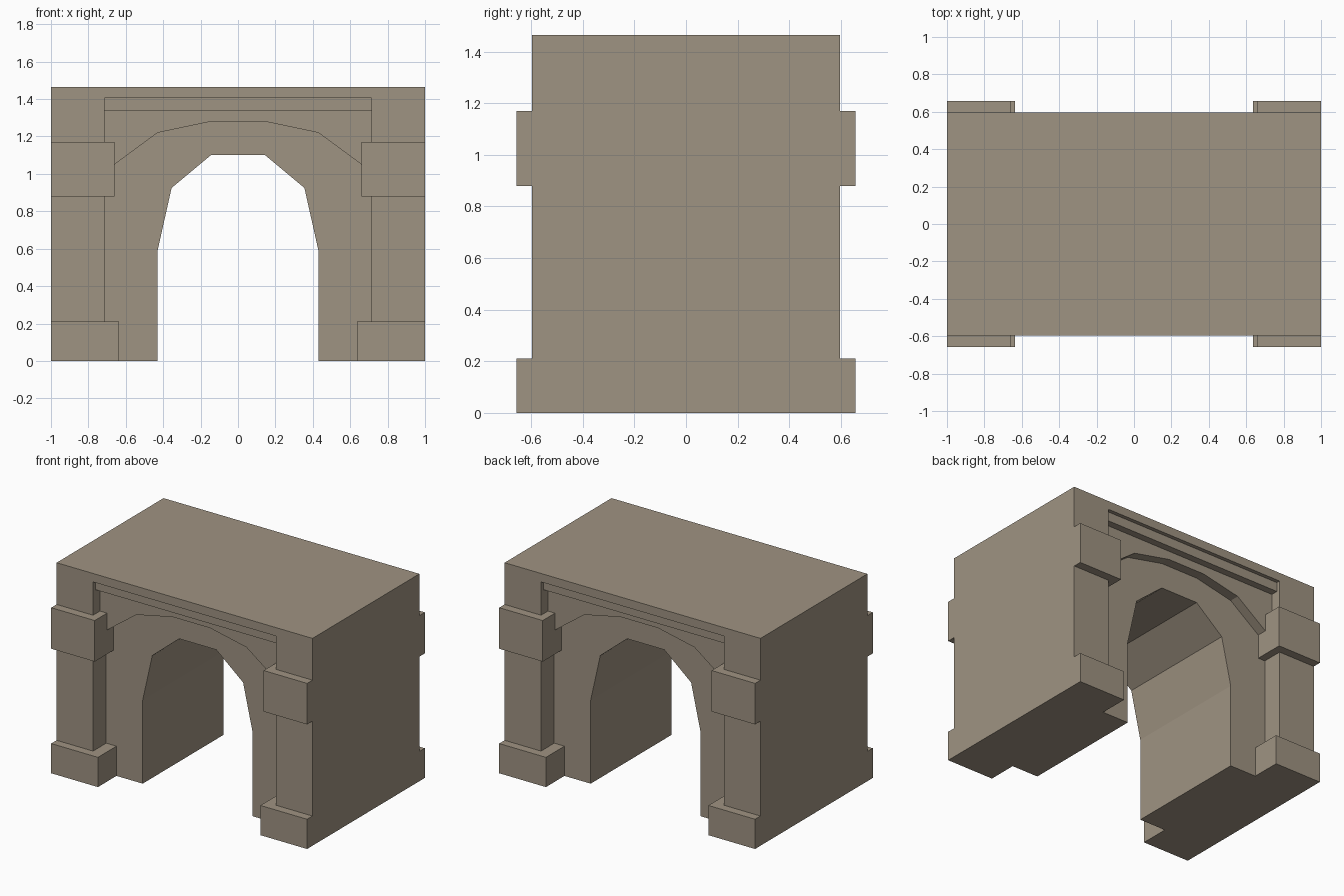
import bpy, bmesh
from mathutils import Vector

if "Cube" in bpy.data.objects:
    bpy.data.objects.remove(bpy.data.objects["Cube"])

stone = bpy.data.materials.new("weathered_stone")
stone.diffuse_color = (0.347, 0.292, 0.223, 1)
stone.use_nodes = True
stone.node_tree.nodes["Principled BSDF"].inputs["Base Color"].default_value = stone.diffuse_color


def prism(name, base, sweep):
    """Extrude a flat polygon along a vector into a closed solid."""
    bm = bmesh.new()
    face = bm.faces.new([bm.verts.new(p) for p in base])
    ext = bmesh.ops.extrude_face_region(bm, geom=[face], use_keep_orig=True)
    verts = [g for g in ext["geom"] if isinstance(g, bmesh.types.BMVert)]
    bmesh.ops.translate(bm, verts=verts, vec=Vector(sweep))
    bmesh.ops.recalc_face_normals(bm, faces=bm.faces[:])
    mesh = bpy.data.meshes.new(name)
    bm.to_mesh(mesh)
    bm.free()
    mesh.materials.append(stone)
    ob = bpy.data.objects.new(name, mesh)
    bpy.context.collection.objects.link(ob)
    return ob


def wall_prism(name, half, y0, y1):
    """Mirror a half outline (x, z) across x = 0 and extrude it along y."""
    pts = half + [(-x, z) for x, z in reversed(half)]
    return prism(name, [(x, y0, z) for x, z in pts], (0, y1 - y0, 0))


def cut(target, cutter):
    mod = target.modifiers.new("cut", "BOOLEAN")
    mod.operation = "DIFFERENCE"
    mod.solver = "EXACT"
    mod.object = cutter
    bpy.context.view_layer.objects.active = target
    bpy.ops.object.modifier_apply(modifier=mod.name)
    bpy.data.objects.remove(cutter)


FRONT, BLOCK, WALL = 0.597, 0.657, 0.45
IN = 0.715  # inner edge of the corner piers

# Main block
body = wall_prism("archway_body", [(1, 0), (1, 1.465)], -FRONT, FRONT)

# Stepped recesses on front and back: lintel band, spandrel, wall face
steps = [
    ([(IN, -0.1), (IN, 1.405)], 0.57),
    ([(IN, -0.1), (IN, 1.34)], 0.52),
    ([(IN, -0.1), (IN, 1.01), (0.43, 1.22), (0.145, 1.28)], WALL),
]
for s in (-1, 1):
    for half, depth in steps:
        cut(body, wall_prism("recess_cutter", half, s * 0.8, s * depth))

# Arched passage
arch = [(0.43, -0.1), (0.43, 0.59), (0.355, 0.925), (0.145, 1.10)]
cut(body, wall_prism("passage_cutter", arch, -0.9, 0.9))

# Plinth and capital blocks wrapping the inner corner of each pier
for sx in (-1, 1):
    for sy in (-1, 1):
        for name, inner, z0, z1 in (("plinth", 0.635, 0, 0.21),
                                    ("capital", 0.66, 0.88, 1.17)):
            plan = [(1, BLOCK), (inner, BLOCK), (inner, WALL),
                    (IN, WALL), (IN, FRONT), (1, FRONT)]
            prism(name, [(sx * x, sy * y, z0) for x, y in plan],
                  (0, 0, z1 - z0))
